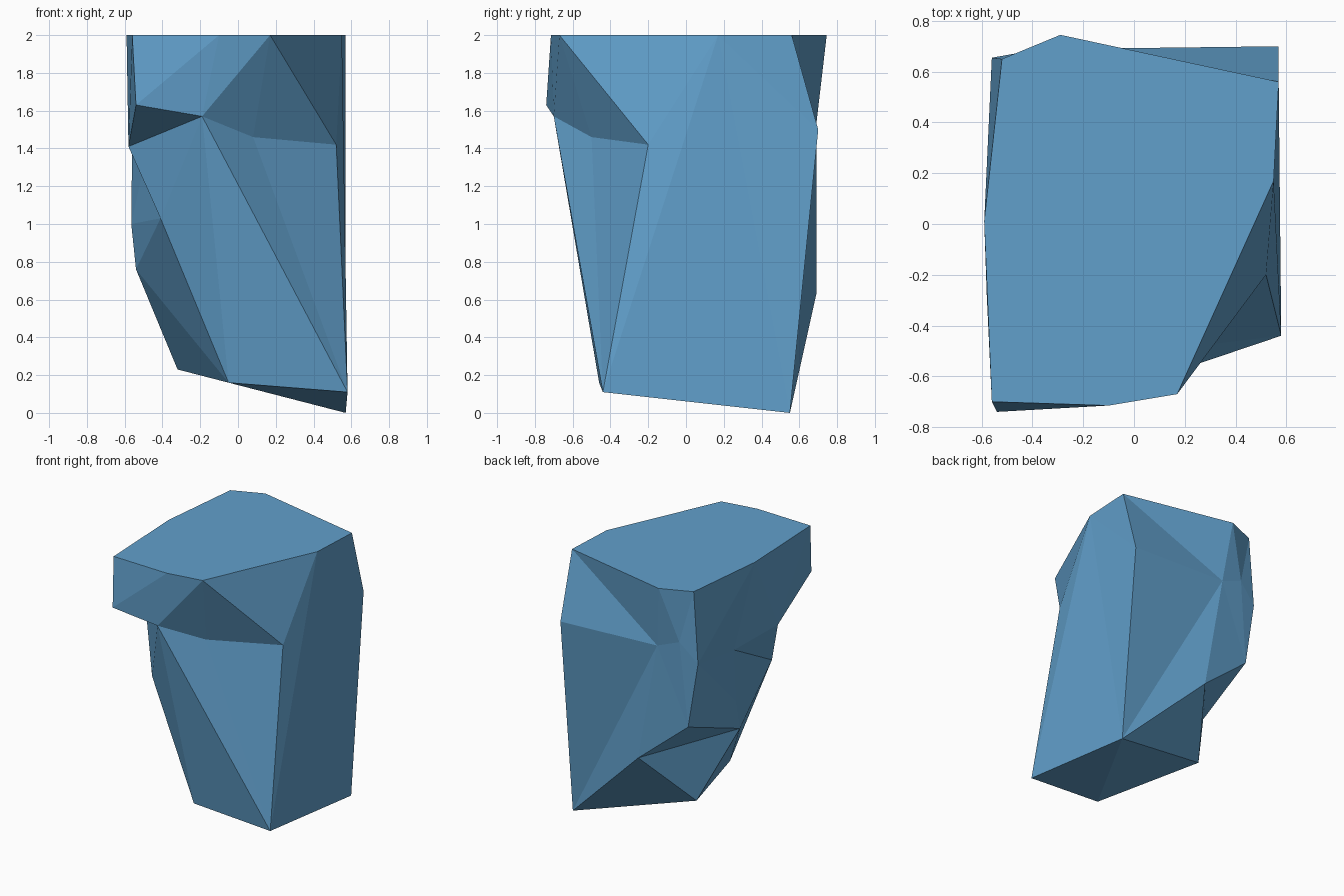
import bpy, bmesh

if "Cube" in bpy.data.objects:
    bpy.data.objects.remove(bpy.data.objects["Cube"])

# Flat top outline of the rock (x, y), counter-clockwise at z = 2
TOP = [(-.56, -.70), (-.10, -.715), (.17, -.67), (.55, .17),
       (.57, .56), (-.29, .745), (-.52, .65), (-.59, .01)]

# Corner points of the chipped sides
CORNERS = {
    "ledge_left": (-.54, -.74, 1.63), "ledge_tip": (-.19, -.70, 1.57),
    "ledge_mid": (.08, -.50, 1.46), "ledge_right": (.52, -.20, 1.42),
    "foot_front": (.58, -.44, .11), "foot_mid": (-.05, -.46, .16),
    "foot_back": (.57, .55, 0), "foot_left": (-.32, .33, .23),
    "back_right": (.57, .70, 1.50), "back_mid": (-.24, .69, 1.53),
    "back_bump": (-.42, .68, 1.60), "back_low": (-.08, .69, .63),
    "back_left": (-.56, .655, 1.46), "side_low": (-.48, .66, .96),
    "notch": (-.49, .12, 1.345), "side_mid": (-.565, .20, 1.0),
    "belly": (-.54, .12, .76), "chip": (-.41, -.45, 1.03),
    "overhang": (-.58, -.28, 1.41),
}

bm = bmesh.new()
v = {f"t{i}": bm.verts.new((x, y, 2)) for i, (x, y) in enumerate(TOP)}
v.update({name: bm.verts.new(co) for name, co in CORNERS.items()})


def fan(centre, ring, closed=False):
    """Triangles from one corner to a chain of neighbours."""
    names = ring.split()
    if closed:
        names.append(names[0])
    for a, b in zip(names, names[1:]):
        bm.faces.new((v[centre], v[a], v[b]))


# Flat cap
bm.faces.new([v[f"t{i}"] for i in range(len(TOP))])
# Front ledge and front facets
fan("ledge_tip", "ledge_left t1 t2 ledge_mid foot_front foot_mid chip overhang", True)
fan("ledge_right", "t3 foot_front ledge_mid t2", True)
fan("t0", "t7 overhang ledge_left t1")
# Base and right side
fan("foot_back", "back_right back_mid back_low foot_left foot_mid foot_front t3", True)
fan("t3", "back_right t4")
# Back facets
fan("back_mid", "back_right t4 t5 back_bump side_low back_low")
fan("back_bump", "t5 t6")
# Left side with its notch
fan("back_left", "t6 back_bump side_low side_mid notch t7", True)
fan("chip", "overhang notch side_mid belly foot_mid")
fan("belly", "side_mid side_low back_low foot_left foot_mid")
fan("t7", "overhang notch")

bmesh.ops.recalc_face_normals(bm, faces=bm.faces)
mesh = bpy.data.meshes.new("rock")
bm.to_mesh(mesh)
bm.free()

# Single blue stone colour
mat = bpy.data.materials.new("blue stone")
mat.diffuse_color = (0.12, 0.35, 0.60, 1)
mat.use_nodes = True
mat.node_tree.nodes["Principled BSDF"].inputs["Base Color"].default_value = mat.diffuse_color
mesh.materials.append(mat)
rock = bpy.data.objects.new("rock", mesh)
bpy.context.collection.objects.link(rock)
